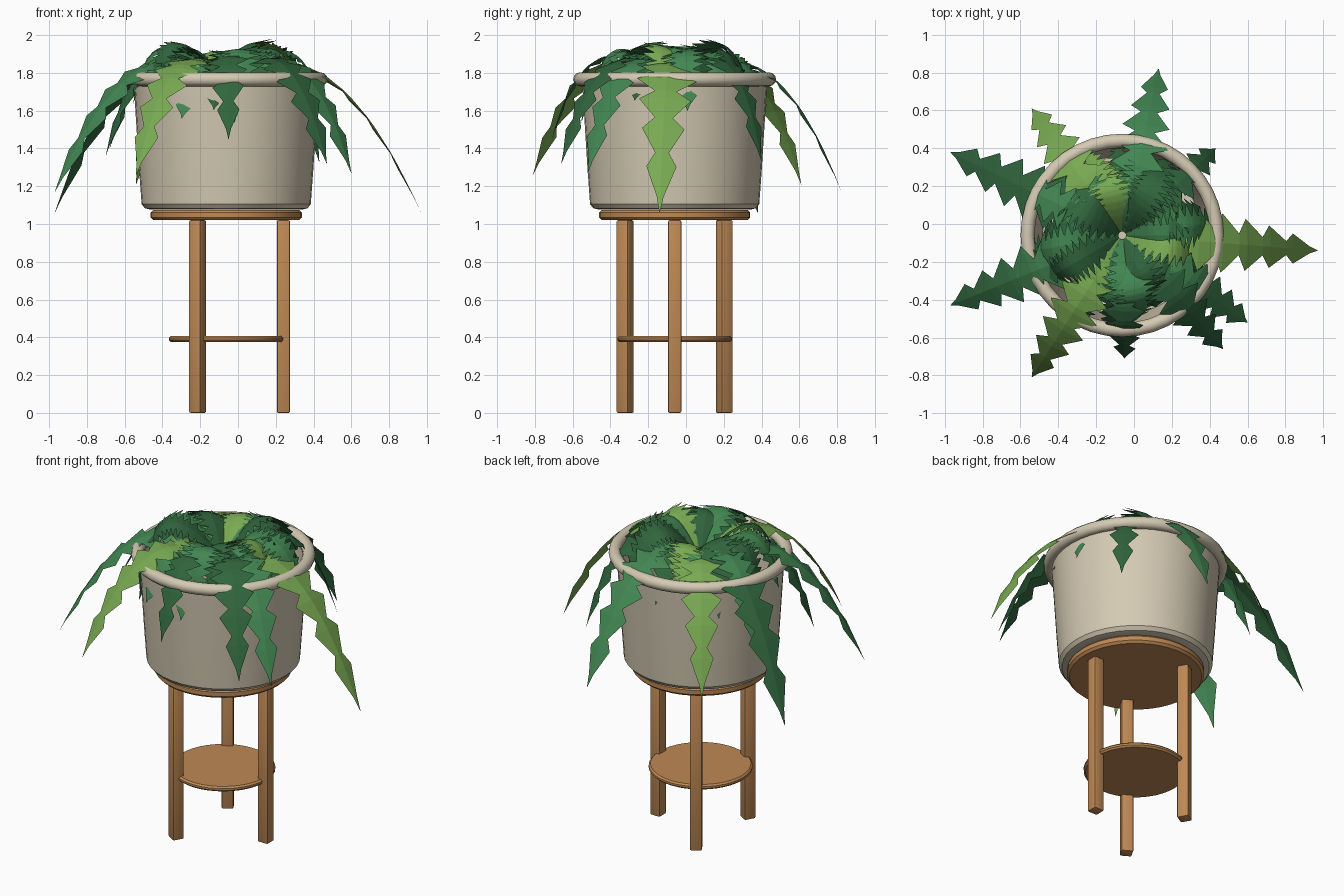
import bpy, bmesh, math, random
from mathutils import Vector

random.seed(4)
if "Cube" in bpy.data.objects:
    bpy.data.objects.remove(bpy.data.objects["Cube"], do_unlink=True)

AXIS = Vector((-0.0625, -0.06, 0))   # vertical axis of stand and pot


def material(name, rgb):
    m = bpy.data.materials.new(name)
    m.use_nodes = True
    m.diffuse_color = (*rgb, 1)
    m.node_tree.nodes["Principled BSDF"].inputs["Base Color"].default_value = (*rgb, 1)
    return m


CERAMIC = material("cream_ceramic", (0.66, 0.59, 0.45))
WOOD = material("warm_wood", (0.52, 0.25, 0.09))
LEAF = {
    "dark": material("dark_green", (0.03, 0.13, 0.047)),
    "mid": material("mid_green", (0.055, 0.24, 0.085)),
    "light": material("light_green", (0.19, 0.40, 0.085)),
}


def mesh_object(name, bm, mat, smooth=True):
    mesh = bpy.data.meshes.new(name)
    bm.to_mesh(mesh)
    bm.free()
    mesh.materials.append(mat)
    ob = bpy.data.objects.new(name, mesh)
    bpy.context.collection.objects.link(ob)
    if smooth:
        bpy.ops.object.select_all(action='DESELECT')
        ob.select_set(True)
        bpy.context.view_layer.objects.active = ob
        bpy.ops.object.shade_smooth_by_angle(angle=math.radians(35))
    return ob


def lathe(name, profile, mat, segments=40):
    """Spin a radius/height profile around the axis."""
    bm = bmesh.new()
    verts = [bm.verts.new((r, 0, z)) for r, z in profile]
    edges = [bm.edges.new(pair) for pair in zip(verts, verts[1:])]
    bmesh.ops.spin(bm, geom=verts + edges, axis=(0, 0, 1), cent=(0, 0, 0),
                   angle=math.tau, steps=segments)
    bmesh.ops.remove_doubles(bm, verts=bm.verts, dist=0.0005)
    bmesh.ops.recalc_face_normals(bm, faces=bm.faces)
    ob = mesh_object(name, bm, mat)
    ob.location = AXIS
    return ob


def disc(name, radius, low, high, edge):
    lathe(name, [(0, low), (radius - edge, low), (radius, low + edge),
                 (radius, high - edge), (radius - edge, high), (0, high)], WOOD)


# Stand: seat disc, shelf and three bevelled legs
disc("stand_top", 0.40, 1.02, 1.075, 0.014)
disc("stand_shelf", 0.303, 0.375, 0.407, 0.01)
for i in range(3):
    bm = bmesh.new()
    bmesh.ops.create_cube(bm, size=1)
    bmesh.ops.scale(bm, vec=(0.07, 0.07, 1.02), verts=bm.verts)
    bmesh.ops.bevel(bm, geom=bm.edges[:], offset=0.008, segments=2,
                    profile=0.5, affect='EDGES')
    leg = mesh_object(f"stand_leg_{i + 1}", bm, WOOD)
    angle = i * math.tau / 3
    leg.rotation_euler.z = angle
    leg.location = AXIS + Vector((0.303 * math.cos(angle), 0.303 * math.sin(angle), 0.51))

# Pot: open tapered shell with a rounded foot, and a rolled rim
lathe("pot_body", [(0, 1.076), (0.40, 1.076), (0.43, 1.083), (0.448, 1.105), (0.462, 1.3),
                   (0.49, 1.75), (0.465, 1.75), (0.435, 1.3), (0.42, 1.12), (0, 1.12)], CERAMIC)
ring = [(0.50 + 0.037 * math.cos(k * math.tau / 12), 1.766 + 0.037 * math.sin(k * math.tau / 12))
        for k in range(13)]
lathe("pot_rim", ring, CERAMIC)


def frond(name, azimuth, tip, control, width, teeth, roll, mat):
    """Saw-toothed strip along an arching curve from the pot centre to the tip."""
    out = Vector((math.cos(azimuth), math.sin(azimuth), 0))
    side = Vector((-out.y, out.x, 0))
    up = Vector((0, 0, 1))
    start = Vector((0.02, 1.75))
    control, tip = Vector(control), Vector(tip)
    stations = []
    for i in range(teeth):
        for step, size in ((0, 1), (0.68, 0.4)):
            t = (i + step) / teeth
            taper = min(0.7, math.sqrt(1 - t)) * min(1, 0.25 + 3 * t)
            stations.append((t, width * size * taper))
    stations.append((1, 0.001))
    bm = bmesh.new()
    rows = []
    for t, half in stations:
        p = start * (1 - t) ** 2 + control * (2 * t * (1 - t)) + tip * t * t
        d = ((control - start) * (1 - t) + (tip - control) * t).normalized()
        normal = up * d.x - out * d.y
        centre = AXIS + out * p.x + up * p.y
        across = side * math.cos(roll) + normal * math.sin(roll)
        row = []
        for s in (-1, 0, 1):
            q = centre + across * (s * half) - normal * (abs(s) * half * 0.12)
            q.z = min(q.z, 1.99)
            row.append(bm.verts.new(q))
        rows.append(row)
    for a, b in zip(rows, rows[1:]):
        for k in (0, 1):
            bm.faces.new((a[k], b[k], b[k + 1], a[k + 1]))
    mesh_object(name, bm, mat, smooth=False)


# Long fronds hanging over the rim: tip position and colour
hanging = [
    (0.97, -0.14, 1.06, "light"), (0.13, 0.82, 1.18, "mid"),
    (-0.54, 0.61, 1.21, "light"), (-0.97, 0.38, 1.06, "dark"),
    (-0.97, -0.43, 1.17, "mid"), (-0.54, -0.81, 1.26, "light"),
    (-0.05, -0.71, 1.45, "dark"), (0.47, -0.66, 1.32, "dark"),
    (0.60, -0.52, 1.27, "mid"), (0.43, 0.40, 1.33, "dark"),
    (-0.70, -0.30, 1.36, "dark"), (-0.68, 0.24, 1.40, "mid"),
]
for i, (x, y, z, tone) in enumerate(hanging):
    dx, dy = x - AXIS.x, y - AXIS.y
    reach = math.hypot(dx, dy)
    frond(f"hanging_frond_{i + 1}", math.atan2(dy, dx), (reach, z),
          (0.34 + 0.2 * reach, 2.15), 0.07 + 0.15 * reach, 8,
          random.uniform(-0.15, 0.15), LEAF[tone])

# Short fronds filling the pot
for i in range(28):
    tone = ("mid", "dark", "mid", "dark", "mid", "dark", "light")[i % 7]
    frond(f"inner_frond_{i + 1}", i * 2.39996,
          (random.uniform(0.40, 0.51), random.uniform(1.52, 1.72)),
          (random.uniform(0.28, 0.42), random.uniform(2.02, 2.22)),
          random.uniform(0.15, 0.20), 13, random.uniform(-0.35, 0.35), LEAF[tone])
